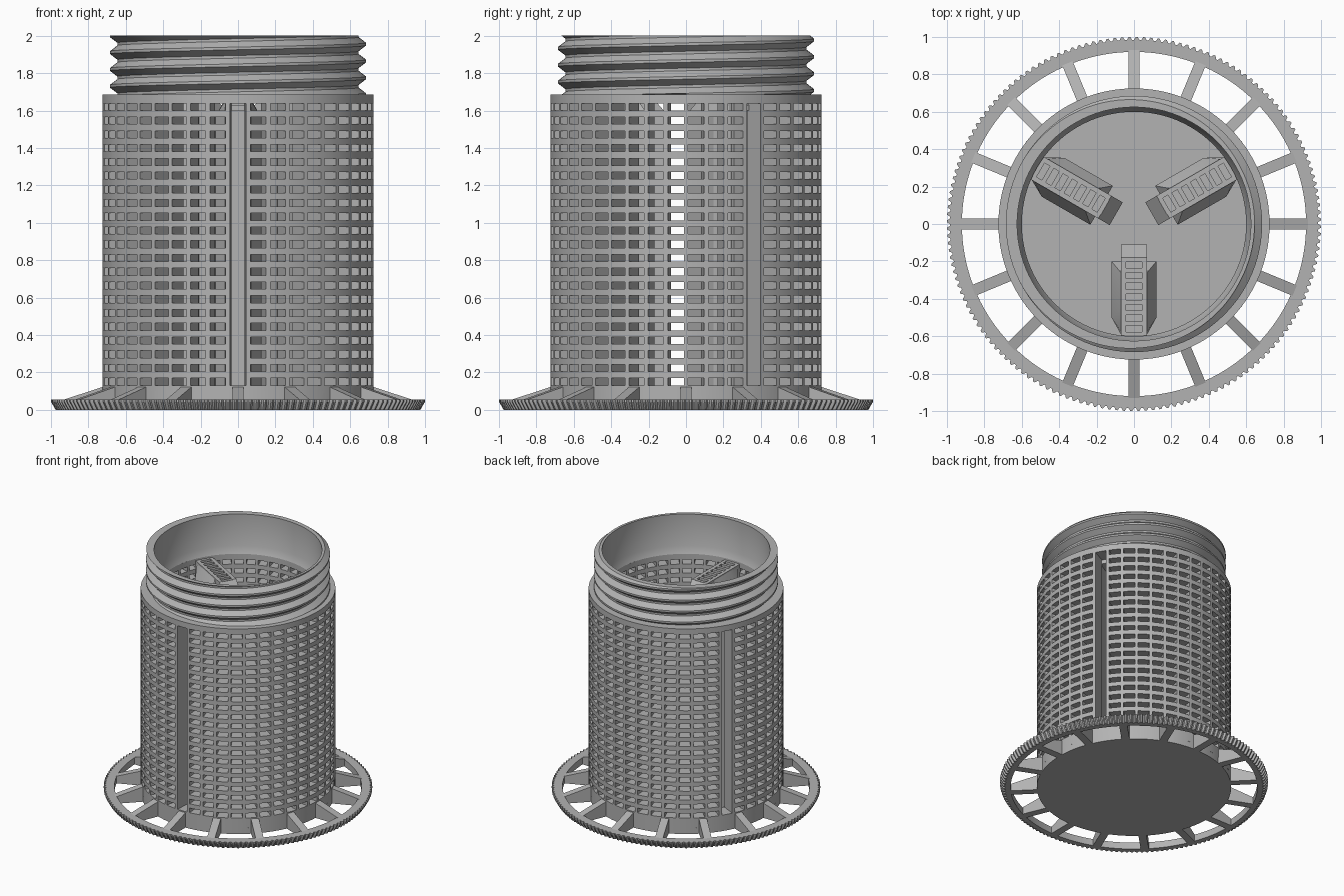
import bpy, bmesh, math
from mathutils import Matrix

if "Cube" in bpy.data.objects:
    bpy.data.objects.remove(bpy.data.objects["Cube"])

grey = bpy.data.materials.new("plain grey")
grey.use_nodes = True
COLOUR = (0.45, 0.45, 0.45, 1)
grey.diffuse_color = COLOUR
grey.node_tree.nodes["Principled BSDF"].inputs["Base Color"].default_value = COLOUR

TAU = 2 * math.pi
BODY_R, INNER_R = 0.725, 0.6
FLOOR, LEDGE, TOP = 0.05, 1.685, 2.0


def finish(name, bm):
    """Turn a bmesh into a shaded object."""
    bmesh.ops.remove_doubles(bm, verts=bm.verts, dist=1e-5)
    bmesh.ops.recalc_face_normals(bm, faces=bm.faces)
    mesh = bpy.data.meshes.new(name)
    bm.to_mesh(mesh)
    bm.free()
    mesh.materials.append(grey)
    mesh.shade_smooth()
    mesh.set_sharp_from_angle(angle=math.radians(28))
    obj = bpy.data.objects.new(name, mesh)
    bpy.context.collection.objects.link(obj)
    return obj


def polar(r, a, z):
    return (r * math.cos(a), r * math.sin(a), z)


def skin(bm, columns):
    """Join neighbouring columns of points with quads."""
    cols = [[bm.verts.new(p) for p in col] for col in columns]
    for c, d in zip(cols, cols[1:]):
        for i in range(len(c) - 1):
            bm.faces.new((c[i], d[i], d[i + 1], c[i + 1]))


def loft(bm, lower, upper):
    """Closed solid between two polygons with matching points."""
    lo = [bm.verts.new(p) for p in lower]
    hi = [bm.verts.new(p) for p in upper]
    bm.faces.new(lo[::-1])
    bm.faces.new(hi)
    for i in range(len(lo)):
        j = (i + 1) % len(lo)
        bm.faces.new((lo[i], lo[j], hi[j], hi[i]))


def box(bm, x0, x1, y0, y1, z0, z1, z1_far=None):
    """Box whose top may slope towards its far x end."""
    far = z1 if z1_far is None else z1_far
    loft(bm, [(x0, y0, z0), (x1, y0, z0), (x1, y1, z0), (x0, y1, z0)],
         [(x0, y0, z1), (x1, y0, far), (x1, y1, far), (x0, y1, z1)])


# Solid floor
bm = bmesh.new()
bmesh.ops.create_cone(bm, cap_ends=True, segments=96, radius1=BODY_R, radius2=BODY_R,
                      depth=FLOOR, matrix=Matrix.Translation((0, 0, FLOOR / 2)))
finish("floor", bm)

# Perforated wall: 42 columns of 21 windows, every 14th column is one tall slot
COLUMNS, ROWS, PITCH, HOLE_H = 42, 21, 0.0735, 0.038
step, half = TAU / COLUMNS, 0.0425 / BODY_R
levels = [FLOOR]
for row in range(ROWS):
    mid = 0.15 + row * PITCH
    levels += [mid - HOLE_H / 2, mid + HOLE_H / 2]
levels.append(LEDGE)
bm = bmesh.new()


def wall_face(a, b, lo, hi):
    bm.faces.new([bm.verts.new(polar(BODY_R, t, z))
                  for t, z in ((a, lo), (b, lo), (b, hi), (a, hi))])


for col in range(COLUMNS):
    mid = -math.pi / 2 + col * step
    for i, (lo, hi) in enumerate(zip(levels, levels[1:])):
        wall_face(mid + half, mid + step - half, lo, hi)
        ends = i in (0, len(levels) - 2)
        if ends or (col % 14 and i % 2 == 0):
            wall_face(mid - half, mid, lo, hi)
            wall_face(mid, mid + half, lo, hi)
bmesh.ops.remove_doubles(bm, verts=bm.verts, dist=1e-4)
result = bmesh.ops.extrude_face_region(bm, geom=bm.faces[:], use_keep_orig=True)
for v in result["geom"]:
    if isinstance(v, bmesh.types.BMVert):
        v.co.x *= INNER_R / BODY_R
        v.co.y *= INNER_R / BODY_R
finish("perforated_wall", bm)

# Threaded neck with a helical ridge outside and a small step inside
CREST, ROOT, LEAD, SEGS = 0.685, 0.645, 0.09, 96


def thread_radius(turns):
    d = abs((turns + 0.5) % 1 - 0.5)
    return CREST - (CREST - ROOT) * min(max((d - 0.08) / 0.34, 0), 1)


columns = []
for s in range(SEGS + 1):
    a = TAU * s / SEGS
    col = [polar(INNER_R, a, LEDGE)]
    for turn in range(-1, 5):
        for phase in (0.08, 0.42, 0.58, 0.92):
            z = LEDGE + LEAD * (turn + phase + s / SEGS)
            z = min(max(z, LEDGE), TOP)
            col.append(polar(thread_radius((z - LEDGE) / LEAD - s / SEGS), a, z))
    col += [polar(0.625, a, TOP), polar(0.625, a, 1.74), polar(INNER_R, a, LEDGE)]
    columns.append(col)
bm = bmesh.new()
skin(bm, columns)
bmesh.ops.remove_doubles(bm, verts=bm.verts, dist=1e-5)
bmesh.ops.dissolve_degenerate(bm, dist=1e-5, edges=bm.edges)
finish("threaded_neck", bm)

# Toothed rim ring, flaring towards its top
TEETH, RIM_H, RIM_IN = 160, 0.055, 0.92
columns = []
for s in range(TEETH * 4 + 1):
    a = TAU * s / (TEETH * 4)
    dip = 0.016 if s % 4 < 2 else 0
    columns.append([polar(r, a, z) for r, z in (
        (RIM_IN, 0), (0.975 - dip, 0), (1 - dip, RIM_H - 0.012), (1 - dip, RIM_H),
        (RIM_IN, RIM_H), (RIM_IN, 0))])
bm = bmesh.new()
skin(bm, columns)
finish("toothed_rim", bm)

# Sloping spokes
bm = bmesh.new()
for i in range(16):
    start = len(bm.verts)
    box(bm, 0.70, 0.93, -0.03, 0.03, 0, 0.13, RIM_H)
    bm.verts.ensure_lookup_table()
    bmesh.ops.rotate(bm, verts=bm.verts[start:], cent=(0, 0, 0),
                     matrix=Matrix.Rotation(TAU * i / 16, 3, "Z"))
finish("spokes", bm)

# Hollow inner fins behind the tall slots, with slatted tops
FIN_TOP, SHOULDER, IN_W, OUT_W, WIDE = 1.67, 1.57, 0.043, 0.07, 0.12
for name, angle in (("front_fin", 270), ("left_fin", 30), ("right_fin", 150)):
    bm = bmesh.new()
    box(bm, 0.18, 0.11, -OUT_W, OUT_W, FLOOR, FIN_TOP, FIN_TOP - 0.08)
    for side in (-1, 1):
        box(bm, 0.18, 0.61, side * IN_W, side * OUT_W, FLOOR, FIN_TOP)
        # Thickened flank with a sloping shoulder
        flank = ((0.2, OUT_W), (0.2, WIDE), (0.5, WIDE), (0.59, OUT_W))
        crown = ((0.26, OUT_W - 0.005), (0.26, OUT_W), (0.46, OUT_W), (0.58, OUT_W - 0.005))
        lower = [(x, side * y, FLOOR) for x, y in flank]
        middle = [(x, side * y, SHOULDER) for x, y in flank]
        upper = [(x, side * y, FIN_TOP - 0.01) for x, y in crown]
        loft(bm, lower, middle)
        loft(bm, middle, upper)
    for i in range(8):
        x = 0.19 + i * 0.057
        box(bm, x - 0.012, x + 0.012, -IN_W, IN_W, FIN_TOP - 0.04, FIN_TOP)
    # Base of the hollow just under the slats
    box(bm, 0.18, 0.61, -IN_W, IN_W, FIN_TOP - 0.07, FIN_TOP - 0.04)
    fin = finish(name, bm)
    fin.rotation_euler.z = math.radians(angle)
